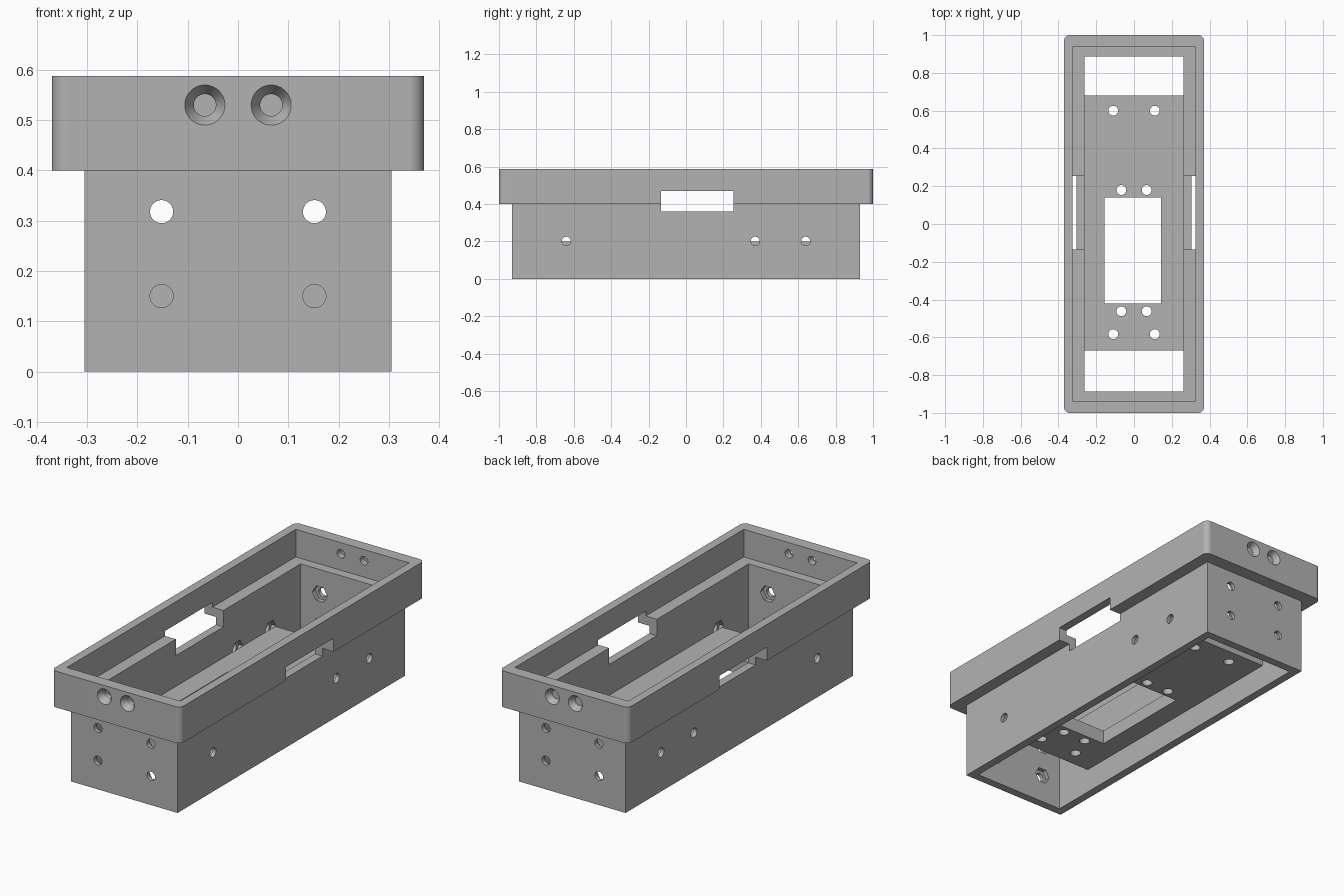
import bpy, bmesh, math
from mathutils import Matrix

cube = bpy.data.objects.get("Cube")
if cube:
    bpy.data.objects.remove(cube, do_unlink=True)

grey = bpy.data.materials.new("plain grey")
grey.use_nodes = True
grey.diffuse_color = (0.45, 0.45, 0.45, 1)
grey.node_tree.nodes["Principled BSDF"].inputs["Base Color"].default_value = (0.45, 0.45, 0.45, 1)


def finish(bm, name):
    mesh = bpy.data.meshes.new(name)
    bm.to_mesh(mesh)
    bm.free()
    mesh.materials.append(grey)
    ob = bpy.data.objects.new(name, mesh)
    bpy.context.collection.objects.link(ob)
    return ob


def box(name, x, y, z, corner=0):
    """Box from (low, high) ranges, with optional rounded upright edges."""
    bm = bmesh.new()
    size = [r[1] - r[0] for r in (x, y, z)]
    mid = [(r[0] + r[1]) / 2 for r in (x, y, z)]
    bmesh.ops.create_cube(bm, size=1, matrix=Matrix.Translation(mid) @ Matrix.Diagonal((*size, 1)))
    if corner:
        upright = [e for e in bm.edges if abs(e.verts[0].co.z - e.verts[1].co.z) > 0.01]
        bmesh.ops.bevel(bm, geom=upright, offset=corner, segments=8, profile=0.5, affect='EDGES')
    return finish(bm, name)


def drill(axis, loc, length, r1, r2=None, sides=32):
    """Straight or tapered cutter; r1 is at the negative end of the axis."""
    turn = {'X': Matrix.Rotation(math.pi / 2, 4, 'Y'),
            'Y': Matrix.Rotation(-math.pi / 2, 4, 'X') @ Matrix.Rotation(math.pi / 6, 4, 'Z'),
            'Z': Matrix.Identity(4)}[axis]
    bm = bmesh.new()
    bmesh.ops.create_cone(bm, cap_ends=True, segments=sides, radius1=r1,
                          radius2=r1 if r2 is None else r2, depth=length,
                          matrix=Matrix.Translation(loc) @ turn)
    return finish(bm, "cutter")


def combine(target, tool, operation='DIFFERENCE'):
    mod = target.modifiers.new("combine", 'BOOLEAN')
    mod.operation, mod.object, mod.solver = operation, tool, 'EXACT'
    bpy.context.view_layer.objects.active = target
    bpy.ops.object.modifier_apply(modifier=mod.name)
    bpy.data.objects.remove(tool, do_unlink=True)


def sym(v):
    return (-v, v)


# Housing: lower body joined to the wider rim, then hollowed
housing = box("housing", sym(0.37), sym(1), (0.4, 0.588), corner=0.03)
combine(housing, box("lower_body", sym(0.305), sym(0.93), (0, 0.42)), 'UNION')
combine(housing, box("rim_cavity", sym(0.325), sym(0.937), (0.445, 0.7)))
combine(housing, box("body_cavity", sym(0.262), sym(0.887), (-0.1, 0.5)))

# Side windows through rim and body
combine(housing, box("window", sym(0.5), (-0.135, 0.255), (0.36, 0.47)))

# End walls: countersunk rim holes, bolt holes with hexagonal nut pockets
for s in (-1, 1):
    for x in sym(0.066):
        combine(housing, drill('Y', (x, s * 0.97, 0.53), 0.2, 0.022))
        ends = (0.022, 0.046) if s > 0 else (0.046, 0.022)
        combine(housing, drill('Y', (x, s * 0.99, 0.53), 0.04, *ends))
    for x in sym(0.152):
        for z in (0.15, 0.318):
            combine(housing, drill('Y', (x, s * 0.91, z), 0.1, 0.023))
            combine(housing, drill('Y', (x, s * 0.885, z), 0.05, 0.043, sides=6))

    # Side walls: bolt holes with nut pockets
    for y in (-0.64, 0.37, 0.64):
        combine(housing, drill('X', (s * 0.285, y, 0.202), 0.1, 0.024))
        combine(housing, drill('X', (s * 0.26, y, 0.202), 0.05, 0.043, sides=6))

# Mounting plate with central opening and screw holes
plate = box("mounting_plate", sym(0.262), (-0.67, 0.68), (0.127, 0.2))
combine(plate, box("opening", (-0.155, 0.142), (-0.42, 0.14), (0, 0.4)))
for x, y in ((0.11, 0.6), (0.067, 0.18), (0.067, -0.462), (0.11, -0.583)):
    for s in (-1, 1):
        combine(plate, drill('Z', (s * x, y, 0.16), 0.2, 0.026))

# Smooth round surfaces, sharp edges kept
for ob in (housing, plate):
    bpy.ops.object.select_all(action='DESELECT')
    ob.select_set(True)
    bpy.context.view_layer.objects.active = ob
    bpy.ops.object.shade_smooth_by_angle(angle=math.radians(30))
    mod = ob.modifiers.new("even_normals", 'WEIGHTED_NORMAL')
    mod.keep_sharp = True
